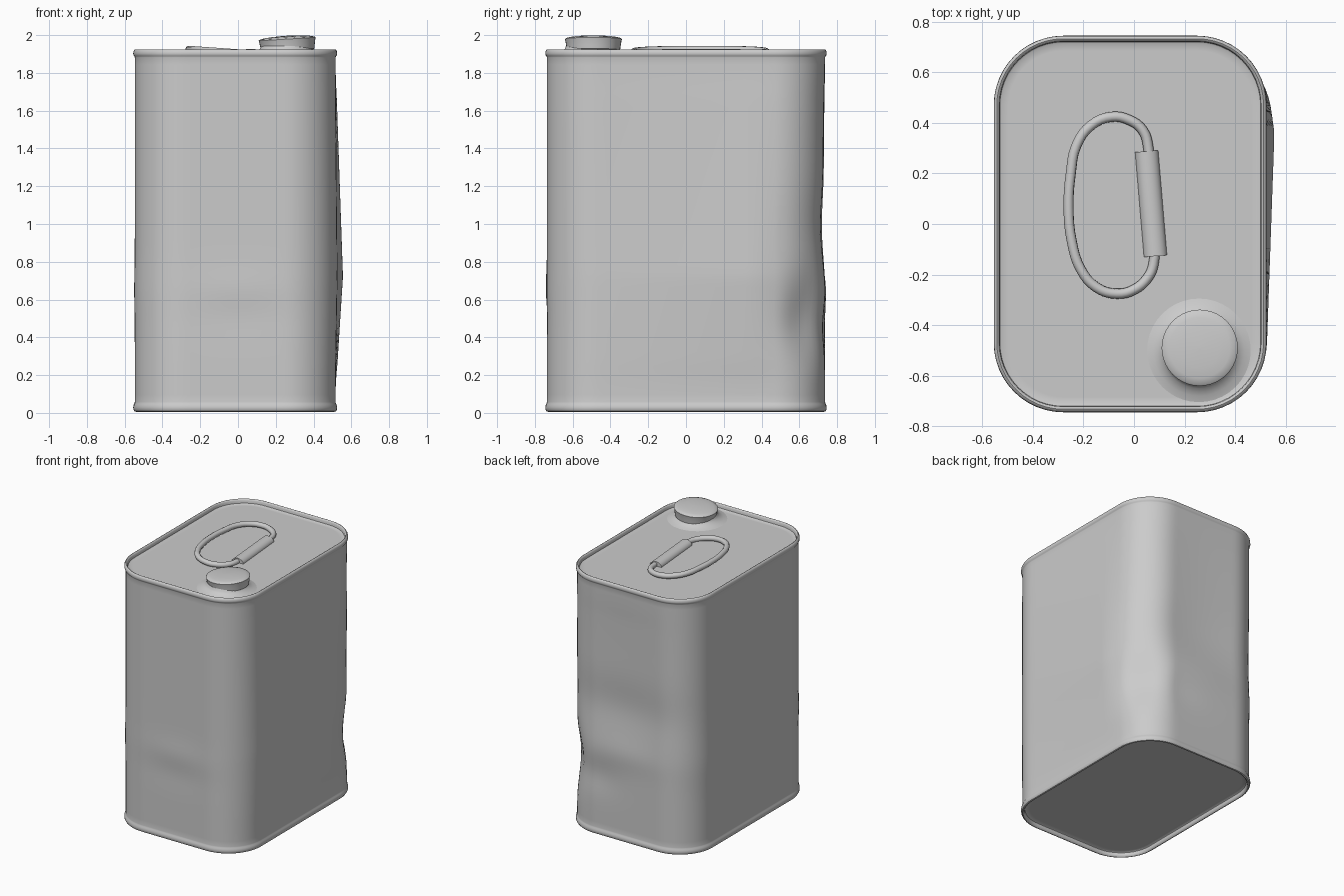
import bpy, bmesh, math
from mathutils import Vector, Matrix

if "Cube" in bpy.data.objects:
    bpy.data.objects.remove(bpy.data.objects["Cube"])

X0, X1, Y, R = -0.555, 0.525, 0.745, 0.275   # outer rim footprint
TOP, BOTTOM = 1.892, 0.038                   # recessed end panels


def finish(name, bm, angle=40):
    bmesh.ops.recalc_face_normals(bm, faces=bm.faces)
    me = bpy.data.meshes.new(name)
    bm.to_mesh(me)
    bm.free()
    ob = bpy.data.objects.new(name, me)
    bpy.context.collection.objects.link(ob)
    bpy.ops.object.select_all(action='DESELECT')
    ob.select_set(True)
    bpy.context.view_layer.objects.active = ob
    bpy.ops.object.shade_smooth_by_angle(angle=math.radians(angle))
    return ob


def loft(bm, rings, cap_start=False, cap_end=False):
    loops = [[bm.verts.new(p) for p in r] for r in rings]
    n = len(loops[0])
    for a, b in zip(loops, loops[1:]):
        for i in range(n):
            j = (i + 1) % n
            bm.faces.new((a[i], a[j], b[j], b[i]))
    if cap_start:
        bm.faces.new(loops[0])
    if cap_end:
        bm.faces.new(loops[-1])


def rounded_rect(inset, z, arc=12, side=18):
    r = R - inset
    cx = (X1 - R, X0 + R)
    cy = (Y - R, -Y + R)
    corners = [(cx[0], cy[0]), (cx[1], cy[0]), (cx[1], cy[1]), (cx[0], cy[1])]
    pts = []
    for k, (x, y) in enumerate(corners):
        for i in range(arc + 1):
            a = math.pi / 2 * (k + i / arc)
            pts.append(Vector((x + r * math.cos(a), y + r * math.sin(a), z)))
        nx, ny = corners[(k + 1) % 4]
        a = math.pi / 2 * (k + 1)
        end = Vector((nx + r * math.cos(a), ny + r * math.sin(a), z))
        start = pts[-1].copy()
        pts += [start.lerp(end, i / side) for i in range(1, side)]
    return pts


def bump(v, c, s):
    return math.exp(-((v - c) / s) ** 2)


def tent(v, lo, mid, hi):
    return max(0, (v - lo) / (mid - lo) if v < mid else (hi - v) / (hi - mid))


def dent(p):
    x, y, z = p
    f = min(1, max(0, (z - 0.06) / 0.2)) * min(1, max(0, (1.88 - z) / 0.2))
    d = Vector((0, 0, 0))
    if x > 0.3:      # right wall bulge and crushed rear corner
        d.x += 0.04 * tent(z, 0.1, 0.72, 1.85) * tent(y, -0.75, 0.36, 0.66)
        k = bump(x, 0.47, 0.13) * bump(y, 0.64, 0.13) * bump(z, 0.5, 0.2)
        d += Vector((-0.028, -0.025, 0)) * k
    if y > 0.5:      # back wall folds
        d.y -= 0.022 * bump(z, 0.98, 0.2) * bump(x, 0.05, 0.5)
        d.y -= 0.012 * bump(z, 1.35, 0.45) * bump(x, 0.05, 0.4)
        d.y += 0.007 * bump(z, 0.65, 0.1) * bump(x, 0.0, 0.3)
        d.y -= 0.012 * bump(z, 0.45, 0.12) * bump(x, 0.25, 0.2)
    if y < -0.5:     # shallow front crease
        d.y -= 0.006 * bump(z, 0.66, 0.1) * bump(x, 0.0, 0.25)
        d.y += 0.003 * bump(z, 0.5, 0.1) * bump(x, 0.0, 0.25)
    if x < -0.4:
        d.x -= 0.003 * bump(z, 0.65, 0.15)
    return p + d * f


# can body: bottom rim, dented wall, top rim, recessed panels
low = [(0.06, BOTTOM), (0.032, BOTTOM), (0.027, BOTTOM - 0.004), (0.025, 0.02), (0.022, 0.011),
       (0.014, 0.006), (0.006, 0.009), (0.001, 0.018), (0.0, 0.03), (0.003, 0.043), (0.007, 0.051)]
wall = [(0.0085, 0.058 + 1.824 * i / 48) for i in range(49)]
high = [(0.007, 1.887), (0.002, 1.893), (0.0, 1.901), (0.001, 1.913), (0.006, 1.922),
        (0.012, 1.925), (0.018, 1.922), (0.022, 1.914), (0.024, TOP + 0.004), (0.03, TOP), (0.06, TOP)]
bm = bmesh.new()
loft(bm, [[dent(p) for p in rounded_rect(i, z)] for i, z in low + wall + high], True, True)
finish("can_body", bm)


def lathe(name, profile, mat, n=40):
    b = bmesh.new()
    rings = [[mat @ Vector((r * math.cos(2 * math.pi * i / n), r * math.sin(2 * math.pi * i / n), z))
              for i in range(n)] for r, z in profile]
    loft(b, rings, True, True)
    return finish(name, b)


# spout collar and tilted screw cap
spot = Matrix.Translation((0.265, -0.49, 1.897))
tilt = Matrix.Rotation(-0.06, 4, 'Y')
lathe("spout_collar", [(0.205, -0.005), (0.18, 0.002), (0.165, 0.01), (0.15, 0.02), (0.142, 0.03), (0.135, 0.045)],
      spot @ Matrix.Translation((-0.008, -0.01, 0)))
lathe("cap", [(0.135, 0.02), (0.141, 0.024), (0.144, 0.045), (0.148, 0.07), (0.151, 0.082),
              (0.146, 0.087), (0.12, 0.093), (0.08, 0.097), (0.04, 0.099), (0.005, 0.1)], spot @ tilt)

# wire carrying handle, lying on the top
path = [(0.06, 0.2), (0.057, 0.3), (0.035, 0.37), (-0.02, 0.412), (-0.09, 0.424), (-0.17, 0.39),
        (-0.228, 0.31), (-0.25, 0.2), (-0.259, 0.07), (-0.246, -0.07), (-0.21, -0.18),
        (-0.15, -0.25), (-0.07, -0.276), (0.0, -0.26), (0.055, -0.212), (0.077, -0.16), (0.08, -0.06)]
cu = bpy.data.curves.new("handle", 'CURVE')
cu.dimensions = '3D'
cu.bevel_depth = 0.02
cu.bevel_resolution = 3
cu.use_fill_caps = True
sp = cu.splines.new('BEZIER')
sp.bezier_points.add(len(path) - 1)
sp.resolution_u = 4
for bp, (x, y) in zip(sp.bezier_points, path):
    bp.co = (x, y, 1.9 + 0.07 * max(0, 0.08 - x))
    bp.handle_left_type = bp.handle_right_type = 'AUTO'
ob = bpy.data.objects.new("handle", cu)
bpy.context.collection.objects.link(ob)
bpy.ops.object.select_all(action='DESELECT')
ob.select_set(True)
bpy.context.view_layer.objects.active = ob
bpy.ops.object.convert(target='MESH')
bpy.ops.object.shade_smooth_by_angle(angle=math.radians(50))

# half-round bracket holding the handle
a, b = Vector((0.05, 0.288, TOP - 0.002)), Vector((0.085, -0.127, TOP - 0.002))
axis = (b - a).normalized()
side = axis.cross(Vector((0, 0, 1)))
bm = bmesh.new()
loft(bm, [[p + side * 0.046 * math.cos(math.pi * i / 12) + Vector((0, 0, 0.036 * math.sin(math.pi * i / 12)))
           for i in range(13)] for p in (a, b)], True, True)
finish("handle_bracket", bm)
